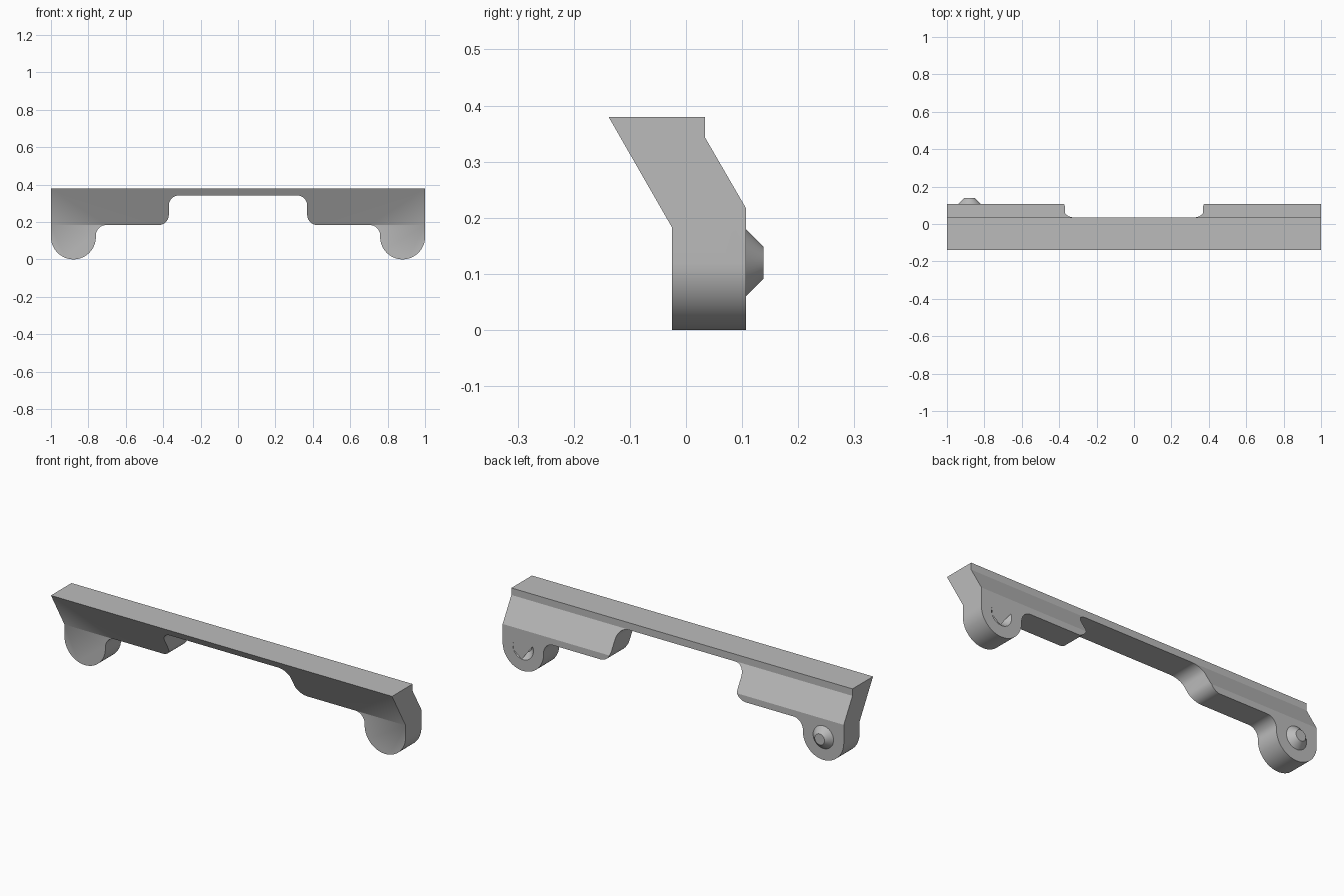
import bpy, bmesh, math
from mathutils import Matrix, Vector

if "Cube" in bpy.data.objects:
    bpy.data.objects.remove(bpy.data.objects["Cube"])

grey = bpy.data.materials.new("plain grey")
grey.use_nodes = True
grey.diffuse_color = (0.5, 0.5, 0.5, 1)
grey.node_tree.nodes["Principled BSDF"].inputs["Base Color"].default_value = (0.5, 0.5, 0.5, 1)


def finish(bm, name):
    bmesh.ops.recalc_face_normals(bm, faces=bm.faces)
    mesh = bpy.data.meshes.new(name)
    bm.to_mesh(mesh)
    bm.free()
    mesh.materials.append(grey)
    obj = bpy.data.objects.new(name, mesh)
    bpy.context.collection.objects.link(obj)
    return obj


def prism(name, points, direction):
    """Closed outline extruded along a direction."""
    bm = bmesh.new()
    face = bm.faces.new([bm.verts.new(p) for p in points])
    new = bmesh.ops.extrude_face_region(bm, geom=[face])["geom"]
    bmesh.ops.translate(bm, vec=direction,
                        verts=[v for v in new if isinstance(v, bmesh.types.BMVert)])
    return finish(bm, name)


def stud(name, x):
    """Cone frustum, wide at the back face and narrow towards its tip."""
    bm = bmesh.new()
    bmesh.ops.create_cone(bm, cap_ends=True, segments=48, radius1=0.06, radius2=0.029, depth=0.031)
    bm.transform(Matrix.Rotation(-math.pi / 2, 4, "X"))
    obj = finish(bm, name)
    obj.location = (x, BACK + 0.0155, LUG_Z)
    return obj


def arc(cx, cz, r, start, end, steps=10):
    angles = [math.radians(start + (end - start) * i / steps) for i in range(steps + 1)]
    return [(cx + r * math.cos(a), cz + r * math.sin(a)) for a in angles]


def boolean(obj, cutter, operation):
    mod = obj.modifiers.new(operation.lower(), "BOOLEAN")
    mod.object, mod.operation, mod.solver = cutter, operation, "EXACT"
    bpy.context.view_layer.objects.active = obj
    bpy.ops.object.modifier_apply(modifier=mod.name)
    bpy.data.objects.remove(cutter)


BACK, LUG_X, LUG_Z, R = 0.107, 0.88, 0.12, 0.055

# Bent rail section, swept along the whole length
section = [(-0.138, 0.38), (0.034, 0.38), (0.034, 0.343), (BACK, 0.217),
           (BACK, -0.05), (-0.025, -0.05), (-0.025, 0.183)]
rail = prism("rail", [(-1, y, z) for y, z in section], Vector((2, 0, 0)))

# Front outline: centre notch, stepped wings and round lugs
half = (arc(0.37 - R, 0.342 - R, R, 90, 0) + arc(0.37 + R, 0.183 + R, R, 180, 270)
        + arc(0.76 - R, 0.183 - R, R, 90, 0) + arc(LUG_X, LUG_Z, 0.12, 180, 360, 36)
        + [(1, 0.5)])
outline = half + [(-x, z) for x, z in reversed(half)]
boolean(rail, prism("outline", [(x, -0.4, z) for x, z in outline], Vector((0, 0.8, 0))), "INTERSECT")

# Conical socket in the left lug
socket = stud("socket", LUG_X)
socket.rotation_euler.z = math.pi
socket.location.y = BACK - 0.0155
boolean(rail, socket, "DIFFERENCE")

# Conical peg on the right lug
peg = stud("peg", -LUG_X)

for obj in (rail, peg):
    bpy.ops.object.select_all(action="DESELECT")
    obj.select_set(True)
    bpy.context.view_layer.objects.active = obj
    bpy.ops.object.shade_smooth_by_angle(angle=math.radians(30))
